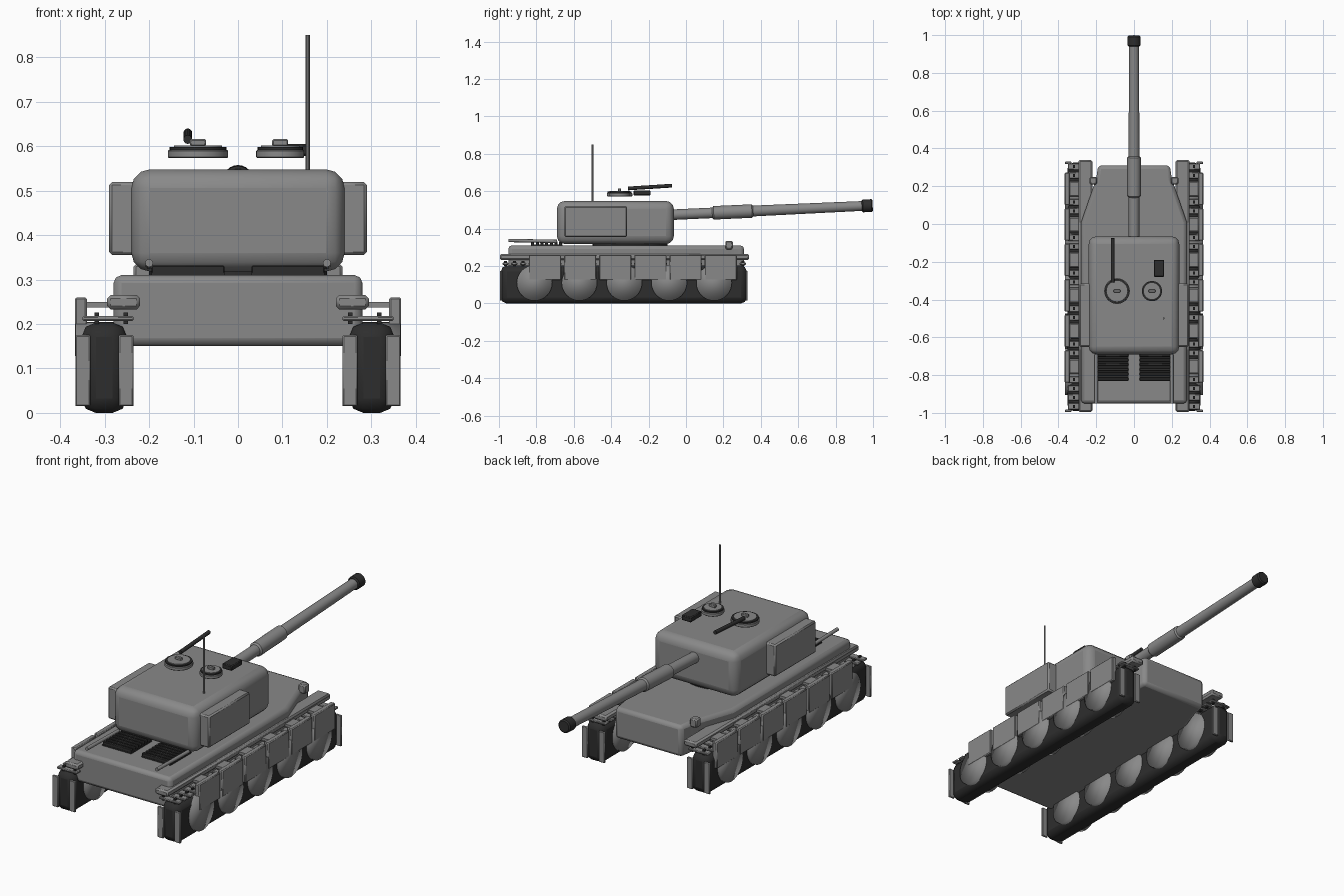
import bpy, bmesh, math
from mathutils import Vector

if "Cube" in bpy.data.objects:
    bpy.data.objects.remove(bpy.data.objects["Cube"])


def mat(name, v):
    m = bpy.data.materials.new(name)
    m.diffuse_color = (v, v, v, 1)
    m.use_nodes = True
    m.node_tree.nodes["Principled BSDF"].inputs["Base Color"].default_value = m.diffuse_color
    return m


GREY = mat("armour grey", 0.25)
DARK = mat("dark rubber", 0.027)


def finish(name, bm, material, bevel=0, segs=2, angle=35):
    bmesh.ops.recalc_face_normals(bm, faces=bm.faces)
    me = bpy.data.meshes.new(name)
    bm.to_mesh(me)
    bm.free()
    me.materials.append(material)
    ob = bpy.data.objects.new(name, me)
    bpy.context.collection.objects.link(ob)
    if bevel:
        b = ob.modifiers.new("bevel", 'BEVEL')
        b.width, b.segments = bevel, segs
        b.limit_method = 'ANGLE'
    bpy.ops.object.select_all(action='DESELECT')
    ob.select_set(True)
    bpy.context.view_layer.objects.active = ob
    if angle:
        bpy.ops.object.shade_smooth_by_angle(angle=math.radians(angle))
    return ob


def box(name, x, y, z, material=GREY, bevel=0, segs=1):
    bm = bmesh.new()
    bmesh.ops.create_cube(bm, size=1)
    for v in bm.verts:
        for i, r in enumerate((x, y, z)):
            v.co[i] = r[0] if v.co[i] < 0 else r[1]
    return finish(name, bm, material, bevel, segs)


def rod(name, a, b, r, material=GREY, n=24, bevel=0, angle=35, r2=None):
    a, b = Vector(a), Vector(b)
    bm = bmesh.new()
    bmesh.ops.create_cone(bm, cap_ends=True, segments=n, radius1=r,
                          radius2=r if r2 is None else r2, depth=(b - a).length)
    rot = (b - a).to_track_quat('Z', 'Y')
    for v in bm.verts:
        v.co = rot @ v.co + (a + b) / 2
    return finish(name, bm, material, bevel, 1, angle)


def prism(name, outline, z0, z1, material=GREY, bevel=0, segs=2):
    bm = bmesh.new()
    f = bm.faces.new([bm.verts.new((x, y, z0)) for x, y in outline])
    up = bmesh.ops.extrude_face_region(bm, geom=[f])
    for v in up['geom']:
        if isinstance(v, bmesh.types.BMVert):
            v.co.z = z1
    return finish(name, bm, material, bevel, segs)


def span(s, a, b):
    return tuple(sorted((s * a, s * b)))


# Hull with tapered bow
half = [(0.28, -0.95), (0.28, 0.01), (0.20, 0.24), (0.19, 0.31)]
prism("hull", half + [(-x, y) for x, y in reversed(half)], 0.15, 0.31, bevel=0.018)

# Turret and its ring
rod("turret_ring", (0, -0.3, 0.30), (0, -0.3, 0.33), 0.2, DARK, 32)
box("turret", (-0.24, 0.24), (-0.69, -0.065), (0.318, 0.548), bevel=0.042, segs=3)

# Running gear and side fittings
for s, side in ((-1, "left"), (1, "right")):
    box(side + "_track", span(s, 0.25, 0.352), (-0.99, 0.325), (0, 0.203), DARK, 0.032, 2)
    for i in range(5):
        y = -0.81 + i * 0.24
        rod(f"{side}_wheel_{i}", (s * 0.235, y, 0.11), (s * 0.366, y, 0.11), 0.095,
            n=32, angle=180)
    # Upper run of track links with dark guide teeth
    for i in range(28):
        y = -0.965 + i * 0.047
        box(f"{side}_track_link_{i}", span(s, 0.235, 0.35), (y - 0.017, y + 0.017),
            (0.207, 0.218), GREY, 0.003)
        for j, x in enumerate((0.253, 0.318)):
            box(f"{side}_guide_tooth_{i}_{j}", span(s, x - 0.005, x + 0.005),
                (y - 0.008, y + 0.008), (0.2, 0.226), DARK)
    # Upright links at both track ends
    for y, end in ((-0.989, "rear"), (0.324, "bow")):
        for j, x in enumerate((0.235, 0.332)):
            box(f"{side}_{end}_link_plate_{j}", span(s, x, x + 0.034),
                (y - 0.006, y + 0.006), (0.015, 0.175), GREY, 0.003)
    box(side + "_fender", span(s, 0.22, 0.295), (-0.995, 0.338), (0.233, 0.265), bevel=0.008)
    # Skirt plates
    for i in range(6):
        y = -0.84 + i * 0.188
        box(f"{side}_skirt_{i}", span(s, 0.34, 0.367), (y, y + 0.172), (0.125, 0.26),
            bevel=0.004)
        box(f"{side}_skirt_bracket_{i}", span(s, 0.28, 0.345), (y + 0.05, y + 0.12),
            (0.237, 0.25))
    box(side + "_turret_locker", span(s, 0.2, 0.29), (-0.65, -0.315), (0.355, 0.52), bevel=0.007)
    box(side + "_headlight", span(s, 0.195, 0.235), (0.21, 0.25), (0.29, 0.335), bevel=0.006)
    rod(side + "_tow_rod", (s * 0.2, -0.95, 0.337), (s * 0.2, -0.69, 0.332), 0.009, n=12)
    # Engine grille
    box(side + "_grille_base", span(s, 0.03, 0.195), (-0.83, -0.66), (0.3, 0.316), DARK)
    for i in range(7):
        y = -0.82 + i * 0.025
        box(f"{side}_grille_slat_{i}", span(s, 0.03, 0.195), (y - 0.008, y + 0.008),
            (0.312, 0.332), DARK, 0.003)


# Gun, slightly elevated
def bore(y):
    return (0, y, 0.478 + 0.046 * y)


rod("barrel_root", bore(-0.1), bore(0.16), 0.028)
rod("barrel_sleeve", bore(0.14), bore(0.36), 0.036, bevel=0.008)
rod("barrel", bore(0.34), bore(0.96), 0.029, r2=0.026)
rod("muzzle", bore(0.94), bore(0.998), 0.034, DARK, bevel=0.006)

# Roof hatches
for x, r, name in ((-0.09, 0.068, "left"), (0.095, 0.054, "right")):
    y = -0.355
    rod(name + "_hatch_base", (x, y, 0.573), (x, y, 0.592), r, n=32, bevel=0.003)
    rod(name + "_hatch_seal", (x, y, 0.59), (x, y, 0.598), r * 0.94, DARK, 32)
    rod(name + "_hatch_lid", (x, y, 0.595), (x, y, 0.602), r * 0.8, n=32)
    box(name + "_hatch_handle", (x - 0.018, x + 0.018), (y - 0.008, y + 0.008),
        (0.6, 0.616), bevel=0.003)

# Roof equipment
rod("machine_gun", (-0.113, -0.31, 0.615), (-0.113, -0.075, 0.63), 0.01, DARK, 12)
box("sight_box", (0.105, 0.16), (-0.28, -0.19), (0.578, 0.605), DARK, 0.004)
rod("antenna", (0.157, -0.5, 0.54), (0.157, -0.5, 0.85), 0.005, n=10)
